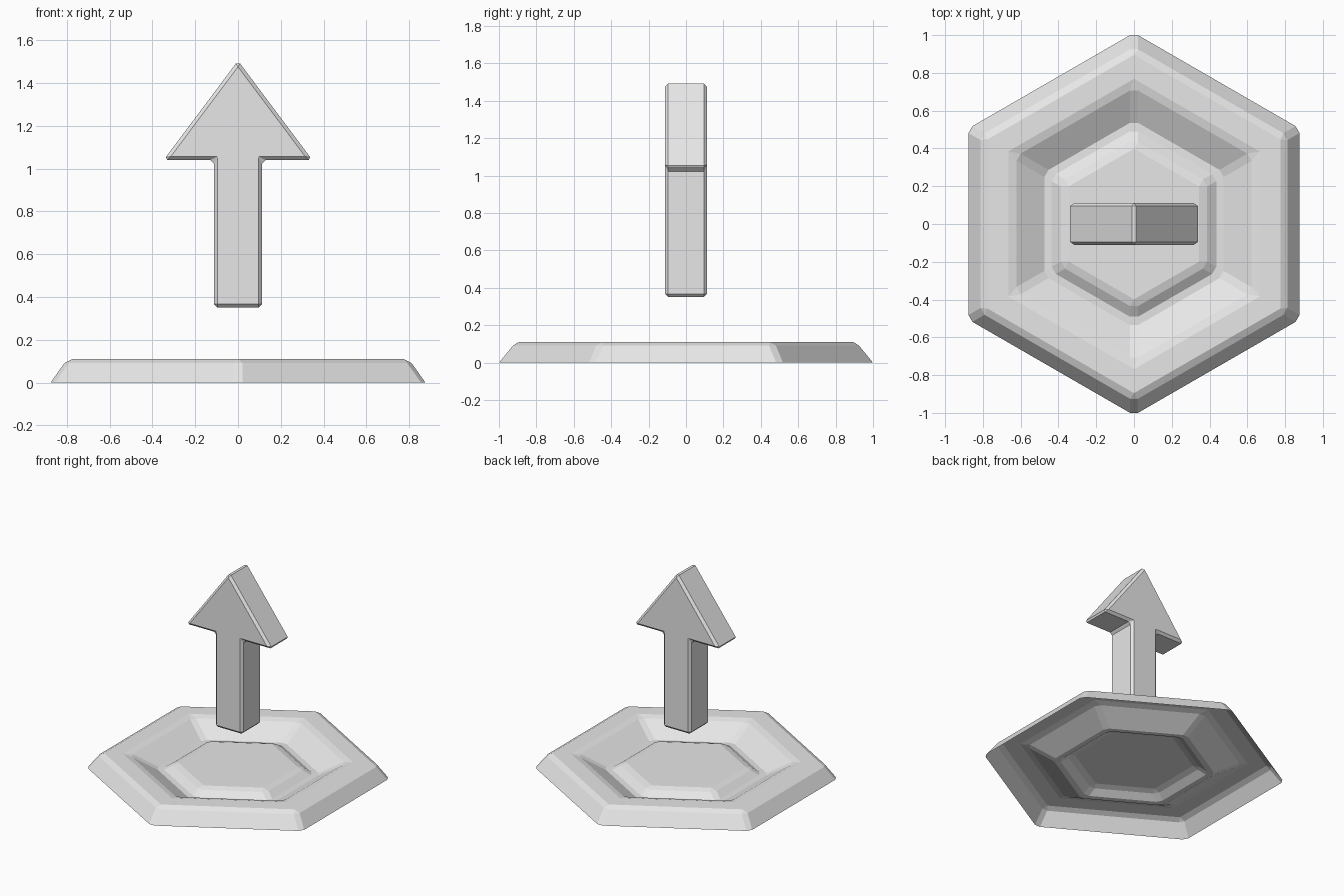
import bpy, bmesh
from math import radians, cos, sin

cube = bpy.data.objects.get("Cube")
if cube:
    bpy.data.objects.remove(cube, do_unlink=True)

grey = bpy.data.materials.new("light_grey")
grey.use_nodes = True
grey.diffuse_color = (0.8, 0.8, 0.8, 1)
grey.node_tree.nodes["Principled BSDF"].inputs["Base Color"].default_value = (0.8, 0.8, 0.8, 1)


def add_object(name, bm, bevel, angle):
    mesh = bpy.data.meshes.new(name)
    bm.to_mesh(mesh)
    bm.free()
    mesh.materials.append(grey)
    ob = bpy.data.objects.new(name, mesh)
    bpy.context.collection.objects.link(ob)
    mod = ob.modifiers.new("chamfer", "BEVEL")
    mod.width = bevel
    mod.segments = 1
    mod.limit_method = "ANGLE"
    mod.angle_limit = radians(angle)
    return ob


# Hexagonal base: an open-bottomed pressed shell with a raised rim,
# a sunken channel and a slightly raised centre plate (radius, height)
profile = [(1.012, 0.0), (0.922, 0.11), (0.742, 0.11), (0.525, 0.0), (0.425, 0.06)]
bm = bmesh.new()
rings = []
for r, z in profile:
    corners = [radians(90 + 60 * i) for i in range(6)]
    rings.append([bm.verts.new((r * cos(a), r * sin(a), z)) for a in corners])
for outer, inner in zip(rings, rings[1:]):
    for i in range(6):
        j = (i + 1) % 6
        bm.faces.new((outer[i], outer[j], inner[j], inner[i]))
bm.faces.new(rings[-1])
add_object("hexagon_base", bm, 0.023, 15)

# Upright arrow floating above the base, extruded from its half outline
half = [(0.112, 0.35), (0.112, 1.04), (0.348, 1.04)]
outline = half + [(0, 1.505)] + [(-x, z) for x, z in reversed(half)]
depth = 0.112
bm = bmesh.new()
front = bm.faces.new([bm.verts.new((x, -depth, z)) for x, z in outline])
back = bmesh.ops.extrude_face_region(bm, geom=[front])["geom"]
bmesh.ops.translate(bm, vec=(0, 2 * depth, 0),
                    verts=[v for v in back if isinstance(v, bmesh.types.BMVert)])
bmesh.ops.recalc_face_normals(bm, faces=bm.faces)
add_object("arrow", bm, 0.017, 30)
